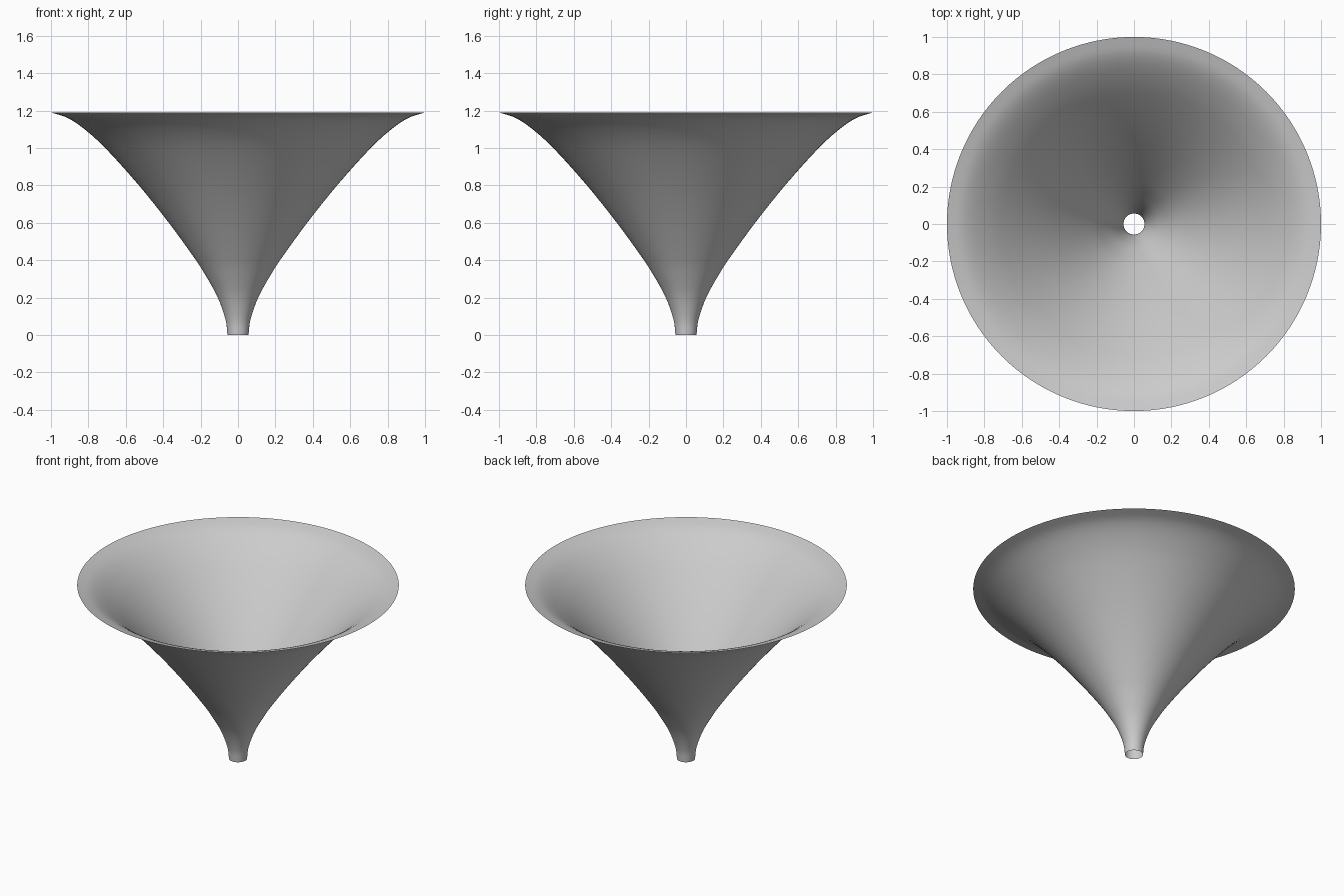
import bpy
import bmesh
import math
from mathutils import Vector
from mathutils.geometry import interpolate_bezier

cube = bpy.data.objects.get("Cube")
if cube:
    bpy.data.objects.remove(cube, do_unlink=True)

SIDES = 128

# Horn profile as (radius, height), from throat to mouth
PROFILE = [(0.056, 0), (0.066, 0.08), (0.108, 0.2), (0.168, 0.31),
           (0.225, 0.4), (0.37, 0.6), (0.53, 0.8), (0.71, 1.0),
           (0.82, 1.1), (0.91, 1.16), (1.0, 1.19)]


def smooth_profile(points, steps):
    """Run a smooth curve through the points."""
    pts = [Vector((r, 0, z)) for r, z in points]
    ext = [2 * pts[0] - pts[1]] + pts + [2 * pts[-1] - pts[-2]]
    out = [pts[0]]
    for a, b, c, d in zip(ext, ext[1:], ext[2:], ext[3:]):
        span = (c - b).length
        lean_b = (c - a).normalized() * span / 3
        lean_c = (d - b).normalized() * span / 3
        out += interpolate_bezier(b, b + lean_b, c - lean_c, c, steps + 1)[1:]
    return out


def make_material(name, color):
    mat = bpy.data.materials.new(name)
    mat.use_nodes = True
    mat.diffuse_color = color
    mat.node_tree.nodes["Principled BSDF"].inputs["Base Color"].default_value = color
    return mat


# Flared horn shell: open at both ends, a single thin wall
bm = bmesh.new()
verts = [bm.verts.new(p) for p in smooth_profile(PROFILE, 4)]
edges = [bm.edges.new(pair) for pair in zip(verts, verts[1:])]
bmesh.ops.spin(bm, geom=verts + edges, cent=(0, 0, 0), axis=(0, 0, 1),
               angle=math.tau, steps=SIDES, use_merge=True)
bmesh.ops.remove_doubles(bm, verts=bm.verts, dist=0.0001)
bmesh.ops.recalc_face_normals(bm, faces=bm.faces)
for face in bm.faces:
    face.smooth = True

mesh = bpy.data.meshes.new("horn_shell")
bm.to_mesh(mesh)
bm.free()
mesh.materials.append(make_material("light_grey", (0.6, 0.6, 0.6, 1)))
horn = bpy.data.objects.new("horn_shell", mesh)
bpy.context.collection.objects.link(horn)
